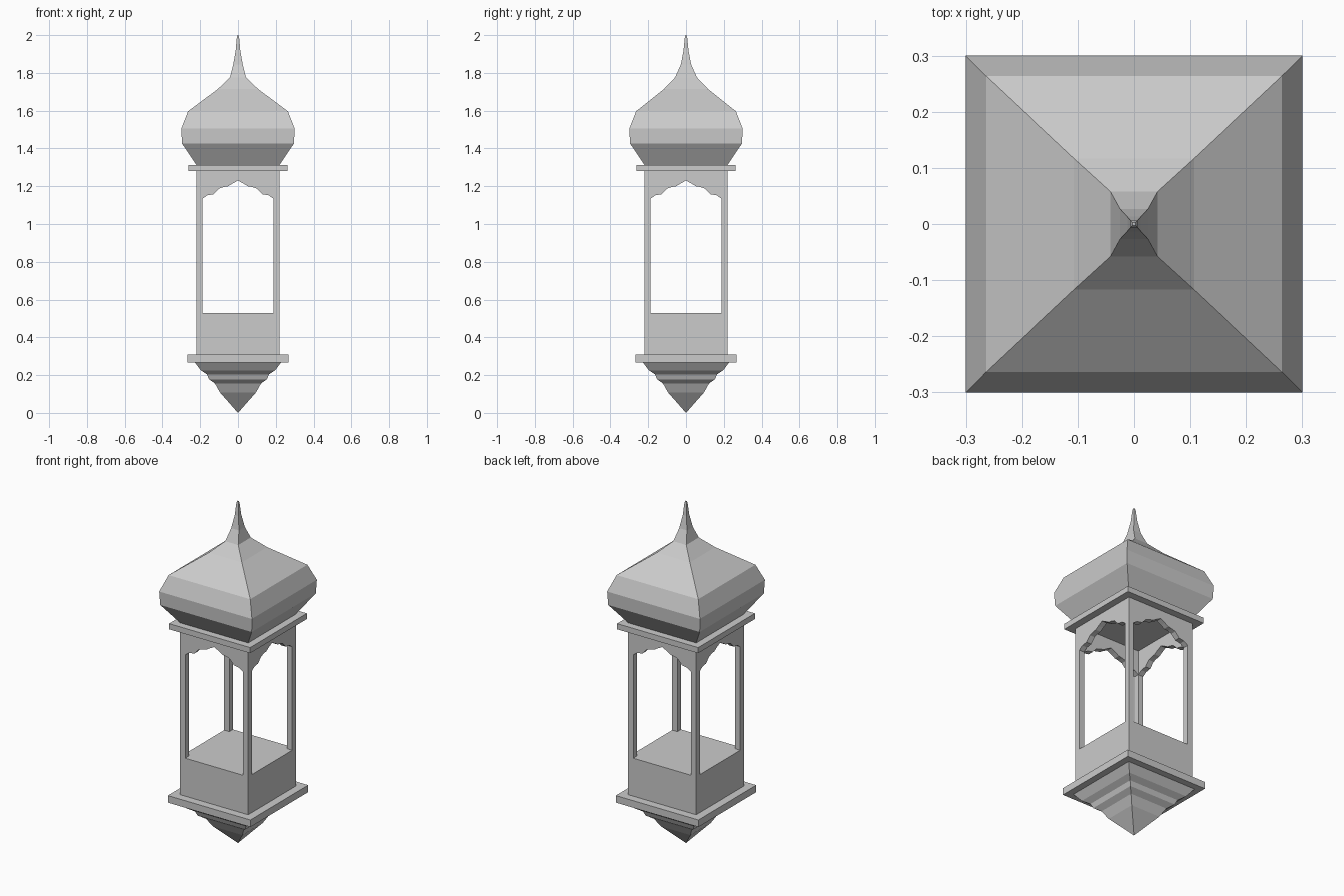
import bpy
import bmesh
from math import pi
from mathutils import Matrix

cube = bpy.data.objects.get("Cube")
if cube:
    bpy.data.objects.remove(cube, do_unlink=True)

stone = bpy.data.materials.new("pale_grey_stone")
stone.use_nodes = True
GREY = (0.6, 0.6, 0.6, 1)
stone.diffuse_color = GREY
stone.node_tree.nodes["Principled BSDF"].inputs["Base Color"].default_value = GREY


def finish(name, bm):
    bmesh.ops.recalc_face_normals(bm, faces=bm.faces[:])
    mesh = bpy.data.meshes.new(name)
    bm.to_mesh(mesh)
    bm.free()
    mesh.materials.append(stone)
    obj = bpy.data.objects.new(name, mesh)
    bpy.context.collection.objects.link(obj)
    return obj


def loft(name, sections, cx=0, cy=0):
    """Stack rectangles (half width, half depth, height) into a closed solid."""
    bm = bmesh.new()
    rings = [[bm.verts.new((cx + sx * hx, cy + sy * hy, z))
              for sx, sy in ((-1, -1), (1, -1), (1, 1), (-1, 1))]
             for hx, hy, z in sections]
    for low, high in zip(rings, rings[1:]):
        for i in range(4):
            j = (i + 1) % 4
            bm.faces.new((low[i], low[j], high[j], high[i]))
    bm.faces.new(rings[0][::-1])
    bm.faces.new(rings[-1])
    bmesh.ops.remove_doubles(bm, verts=bm.verts[:], dist=0.0001)
    return finish(name, bm)


def slab(name, half, z0, z1, cx=0, cy=0):
    return loft(name, [(half, half, z0), (half, half, z1)], cx, cy)


OUTER, INNER = 0.22, 0.187
SILL, TOP = 0.53, 1.28

# Stepped pendant under the base
pendant = [(0, 0), (0.095, 0.108), (0.122, 0.156), (0.153, 0.178),
           (0.164, 0.204), (0.196, 0.225), (0.228, 0.267)]
loft("stepped_pendant", [(r, r, z) for r, z in pendant])

# Base ledge, solid lower body and cornice
slab("base_ledge", 0.267, 0.267, 0.308)
slab("lower_body", OUTER, 0.308, SILL)
slab("cornice", 0.262, TOP, 1.313)

# Corner posts
post = (OUTER - INNER) / 2
mid = (OUTER + INNER) / 2
for side, sx in (("left", 1), ("right", -1)):
    for end, sy in (("front", -1), ("back", 1)):
        slab(f"{end}_{side}_post", post, SILL, TOP, sx * mid, sy * mid)

# Scalloped arches between the posts
half_arch = [(INNER, 1.135), (0.162, 1.152), (0.128, 1.158), (0.115, 1.172),
             (0.1, 1.188), (0.075, 1.196), (0.052, 1.2), (0.03, 1.214)]
arch = half_arch + [(0, 1.23)] + [(-x, z) for x, z in reversed(half_arch)]
outline = arch + [(-INNER, TOP), (INNER, TOP)]
for turn, side in enumerate(("front", "left", "back", "right")):
    bm = bmesh.new()
    face = bm.faces.new([bm.verts.new((x, -OUTER, z)) for x, z in outline])
    new = bmesh.ops.extrude_face_region(bm, geom=[face])["geom"]
    moved = [v for v in new if isinstance(v, bmesh.types.BMVert)]
    bmesh.ops.translate(bm, verts=moved, vec=(0, OUTER - INNER, 0))
    bmesh.ops.rotate(bm, verts=bm.verts[:], cent=(0, 0, 0),
                     matrix=Matrix.Rotation(turn * pi / 2, 3, "Z"))
    finish(f"{side}_arch", bm)

# Square onion dome drawn up into a spire
loft("onion_dome", [
    (0.22, 0.22, 1.313), (0.296, 0.296, 1.426), (0.3, 0.3, 1.505),
    (0.264, 0.264, 1.597), (0.107, 0.117, 1.714), (0.042, 0.058, 1.776),
    (0.025, 0.027, 1.845), (0.012, 0.013, 1.92), (0.006, 0.006, 1.99),
    (0.003, 0.003, 2.0)])
